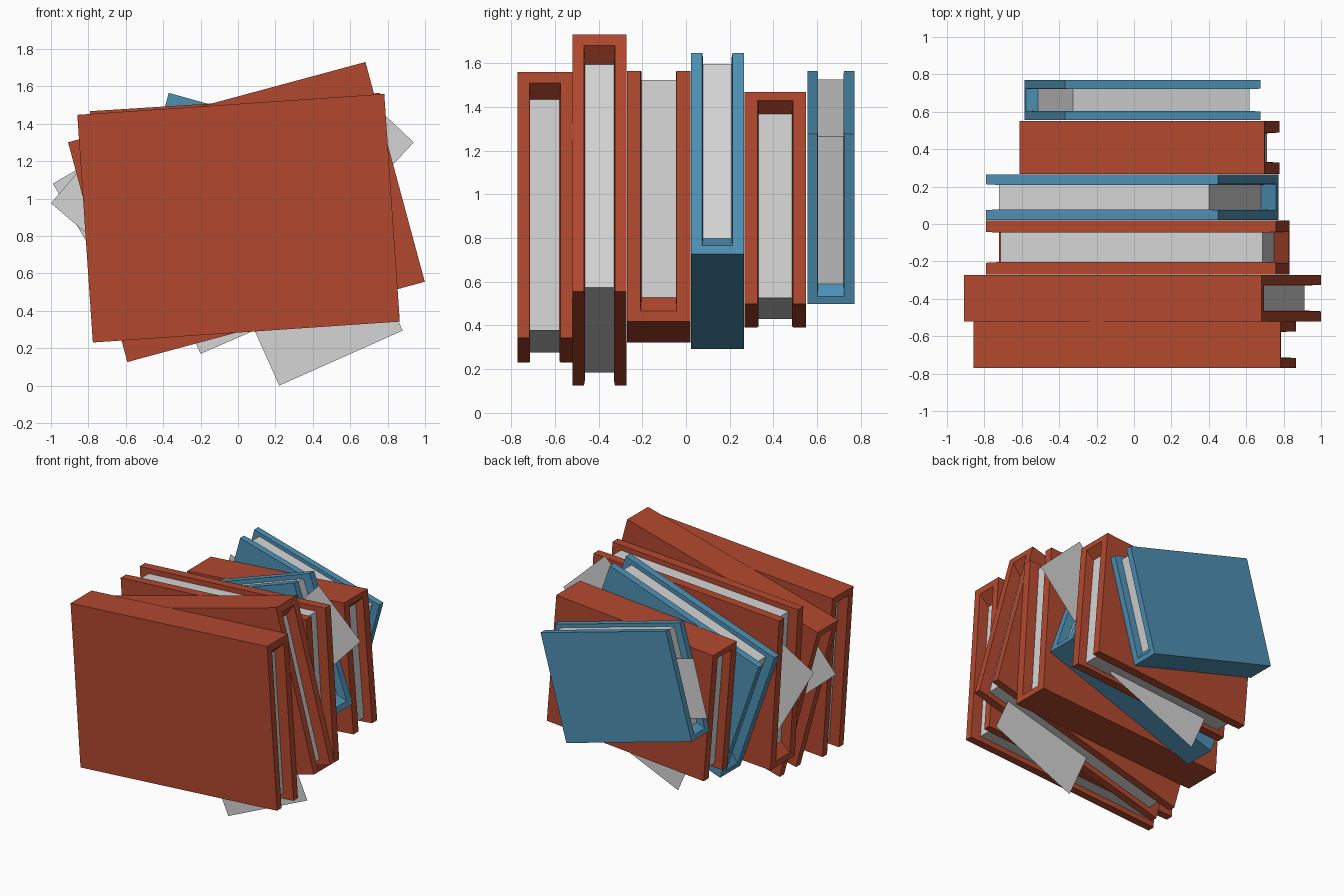
import bpy, bmesh, math

if "Cube" in bpy.data.objects:
    bpy.data.objects.remove(bpy.data.objects["Cube"])


def material(name, rgb):
    m = bpy.data.materials.new(name)
    m.diffuse_color = (*rgb, 1)
    m.use_nodes = True
    m.node_tree.nodes["Principled BSDF"].inputs["Base Color"].default_value = m.diffuse_color
    return m


RED = material("red_cover", (0.445, 0.066, 0.028))
BLUE = material("blue_cover", (0.076, 0.28, 0.455))
PAPER = material("paper", (0.66, 0.66, 0.66))


def add_object(name, bm, mat, loc=(0, 0, 0), angle=0.0):
    bmesh.ops.recalc_face_normals(bm, faces=bm.faces)
    me = bpy.data.meshes.new(name)
    bm.to_mesh(me)
    bm.free()
    me.materials.append(mat)
    ob = bpy.data.objects.new(name, me)
    ob.location = loc
    ob.rotation_euler = (0, -math.radians(angle), 0)
    bpy.context.collection.objects.link(ob)
    return ob


def u_profile(bm, x, t, h, opening, spine):
    """U-shaped slice of a book cover: spine below, two boards up."""
    a, lo, hi = t / 2, -h / 2, h / 2
    s = lo + spine
    pts = [(-a, lo), (a, lo), (a, hi), (opening, hi),
           (opening, s), (-opening, s), (-opening, hi), (-a, hi)]
    return [bm.verts.new((x, y, z)) for y, z in pts]


def book(i, mat, y0, y1, cx, cz, w, h, angle):
    t, k = y1 - y0, w / 1.316
    depth, spine_end, spine_in, fore = 0.064 * k, 0.041 * k, 0.096 * k, 0.032 * k
    loc = (cx, (y0 + y1) / 2, cz)

    # cover: hollow flares open slightly towards both ends
    bm = bmesh.new()
    rings = [u_profile(bm, x, t, h, o * t, s) for x, o, s in (
        (-w / 2, 0.285, spine_end), (-w / 2 + depth, 0.27, spine_in),
        (w / 2 - depth, 0.27, spine_in), (w / 2, 0.285, spine_end))]
    for r0, r1 in zip(rings, rings[1:]):
        for j in range(8):
            n = (j + 1) % 8
            bm.faces.new((r0[j], r0[n], r1[n], r1[j]))
    for r in (rings[0], rings[-1]):
        for quad in ((0, 1, 4, 5), (1, 2, 3, 4), (0, 5, 6, 7)):
            bm.faces.new([r[q] for q in quad])
    add_object(f"book_{i}_cover", bm, mat, loc, angle)

    # page block
    bm = bmesh.new()
    bmesh.ops.create_cube(bm, size=1)
    lo, hi = -h / 2 + spine_in, h / 2 - fore
    for v in bm.verts:
        v.co.x *= w - 2 * depth
        v.co.y *= 0.54 * t
        v.co.z = lo if v.co.z < 0 else hi
    add_object(f"book_{i}_pages", bm, PAPER, loc, angle)


# material, y range, centre x and z, width, height, tilt (+180 = spine on top)
BOOKS = [
    (RED, -0.77, -0.52, 0.003, 0.895, 1.645, 1.22, 183.9),
    (RED, -0.52, -0.272, 0.045, 0.928, 1.647, 1.217, 195.1),
    (RED, -0.27, 0.02, 0.02, 0.943, 1.553, 1.148, 3.6),
    (BLUE, 0.022, 0.265, -0.01, 0.97, 1.316, 0.974, 19.3),
    (RED, 0.267, 0.55, 0.083, 0.93, 1.314, 0.973, 184.7),
    (BLUE, 0.555, 0.77, 0.045, 1.032, 1.085, 0.805, -15.5),
]
for i, b in enumerate(BOOKS, 1):
    book(i, *b)

# loose sheets sticking out: y, corner x and z, angle, length, width
SHEETS = [
    (-0.43, 0.22, 0.0, 24, 0.723, 0.9),
    (-0.36, -1.0, 0.975, -40.5, 0.7, 0.4),
    (-0.11, -0.99, 1.08, -60, 0.65, 0.7),
    (0.12, 0.94, 1.30, 136.7, 0.48, 0.7),
    (0.38, -0.2, 0.17, 23.5, 0.8, 0.55),
    (0.66, -0.525, 1.36, 255, 0.44, 0.6),
]
for i, (y, x, z, angle, lu, lv) in enumerate(SHEETS, 1):
    bm = bmesh.new()
    bm.faces.new([bm.verts.new(p) for p in
                  ((0, 0, 0), (lu, 0, 0), (lu, 0, lv), (0, 0, lv))])
    add_object(f"loose_sheet_{i}", bm, PAPER, (x, y, z), angle)
